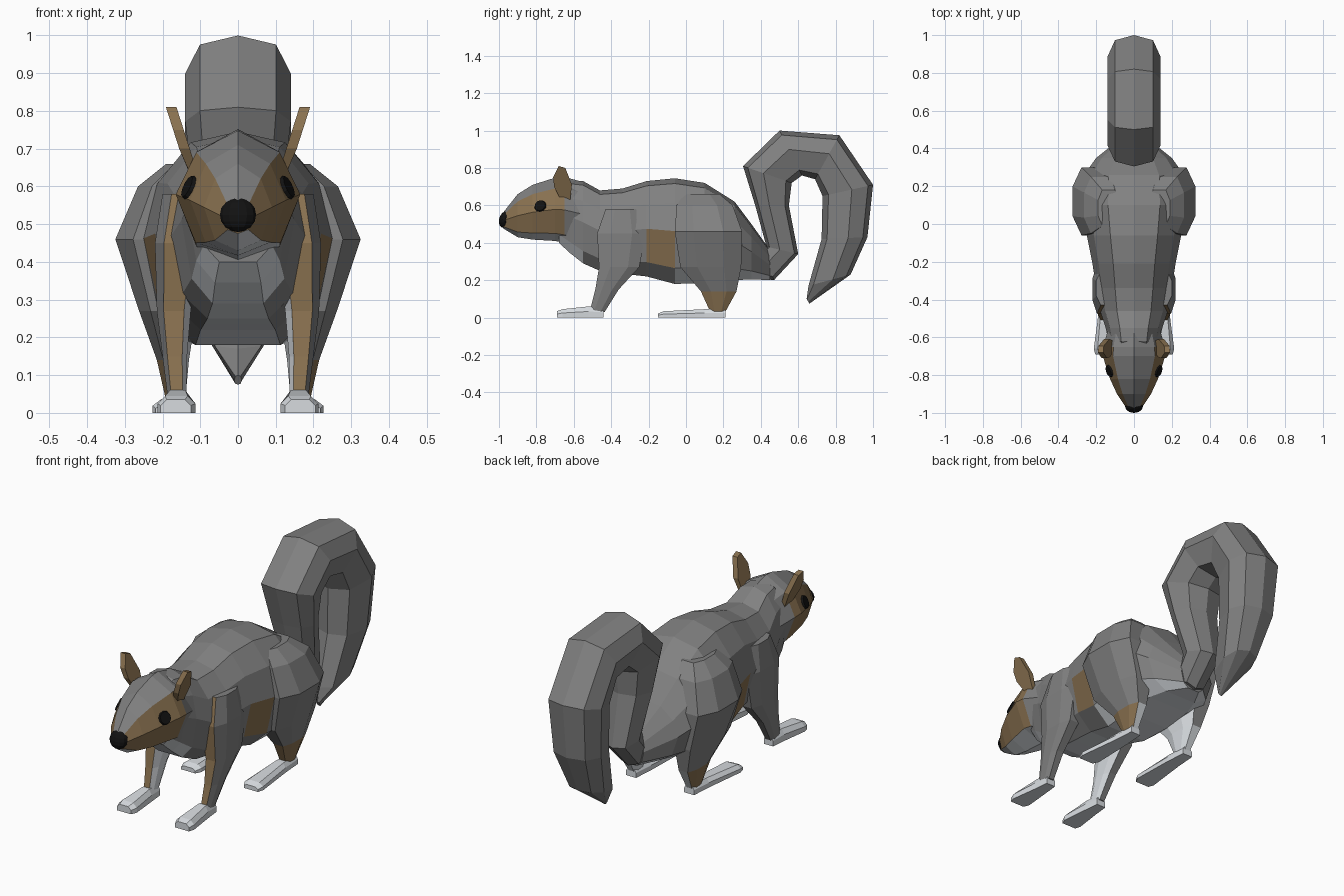
import bpy, bmesh, math
from mathutils import Vector
from mathutils.bvhtree import BVHTree

if "Cube" in bpy.data.objects:
    bpy.data.objects.remove(bpy.data.objects["Cube"])


def material(name, rgb):
    m = bpy.data.materials.new(name)
    m.diffuse_color = (*rgb, 1)
    m.use_nodes = True
    m.node_tree.nodes["Principled BSDF"].inputs["Base Color"].default_value = m.diffuse_color
    return m


MATS = [material("grey fur", (0.22, 0.22, 0.22)),
        material("brown fur", (0.25, 0.165, 0.08)),
        material("white fur", (0.68, 0.71, 0.74)),
        material("black", (0.006, 0.006, 0.006))]
GREY, BROWN, WHITE, BLACK = range(4)


def finish(name, bm, rule, mirror=False):
    bmesh.ops.recalc_face_normals(bm, faces=bm.faces)
    bm.normal_update()
    for f in bm.faces:
        f.material_index = rule(f.normal, f.calc_center_median())
    me = bpy.data.meshes.new(name)
    bm.to_mesh(me)
    ob = bpy.data.objects.new(name, me)
    bpy.context.collection.objects.link(ob)
    for m in MATS:
        me.materials.append(m)
    if mirror:
        ob.modifiers.new("mirror", 'MIRROR').use_mirror_merge = False
    return ob


def loft(half, sections):
    """Sections: (y, z) of one edge, (y, z) of the opposite edge, half width, centre x.
    half: (fraction of width, fraction from first edge to second)."""
    prof = half + [(-s, t) for s, t in reversed(half) if s > 0]
    bm = bmesh.new()
    rings = []
    for ya, za, yb, zb, w, cx in sections:
        rings.append([bm.verts.new((cx + s * w, ya + (yb - ya) * t, za + (zb - za) * t))
                      for s, t in prof])
    n = len(prof)
    for a, b in zip(rings, rings[1:]):
        for i in range(n):
            j = (i + 1) % n
            bm.faces.new((a[i], a[j], b[j], b[i]))
    bm.faces.new(rings[0])
    bm.faces.new(rings[-1])
    return bm


def upright(rows):
    # rows: y, bottom z, top z, half width
    return [(y, zt, y, zb, w, 0) for y, zb, zt, w in rows]


# body, with brown flank patch and white belly
def body_rule(n, c):
    if n.z < -0.75 or (c.y < -0.4 and n.z < -0.5 and abs(c.x) < 0.1):
        return WHITE
    if -0.2 < c.y < -0.06 and 0.25 < c.z < 0.47 and abs(n.x) > 0.6:
        return BROWN
    return GREY


BODY = [(0, 0), (0.5, 0.05), (0.85, 0.24), (1, 0.5), (0.82, 0.85), (0.45, 1)]
finish("body", loft(BODY, upright([
    (-0.68, 0.40, 0.70, 0.11), (-0.62, 0.345, 0.735, 0.135), (-0.55, 0.29, 0.73, 0.15),
    (-0.46, 0.25, 0.68, 0.18), (-0.34, 0.235, 0.69, 0.20), (-0.21, 0.22, 0.73, 0.22),
    (-0.06, 0.18, 0.745, 0.25), (0.10, 0.185, 0.72, 0.275), (0.26, 0.20, 0.62, 0.265),
    (0.35, 0.205, 0.50, 0.20), (0.45, 0.20, 0.36, 0.075)])), body_rule)


# head: grey crown, brown cheeks, white chin
def head_rule(n, c):
    if c.y > -0.64:
        return GREY
    if n.z < -0.7:
        return WHITE
    return GREY if abs(c.x) < 0.062 and n.z > 0.5 or n.z > 0.72 else BROWN


HEAD = [(0, 0), (0.67, 0.17), (1, 0.5), (0.68, 0.88), (0, 1)]
head = loft(HEAD, upright([
    (-0.975, 0.475, 0.565, 0.04), (-0.90, 0.43, 0.66, 0.09), (-0.82, 0.417, 0.71, 0.127),
    (-0.70, 0.41, 0.748, 0.165), (-0.65, 0.40, 0.752, 0.163), (-0.55, 0.38, 0.725, 0.135)]))
finish("head", head, head_rule)

# nose
bm = bmesh.new()
bmesh.ops.create_uvsphere(bm, u_segments=12, v_segments=8, radius=1)
for v in bm.verts:
    v.co = (v.co.x * 0.048, -0.965 + v.co.y * 0.035 + v.co.z * 0.008, 0.525 + v.co.z * 0.046)
finish("nose", bm, lambda n, c: BLACK)

# eyes: thin plates on the cheek surface
spot, normal, _, _ = BVHTree.FromBMesh(head).find_nearest(Vector((0.16, -0.79, 0.61)))
bm = bmesh.new()
bmesh.ops.create_cone(bm, cap_ends=True, segments=10, radius1=0.034, radius2=0.03, depth=0.009)
turn = Vector((0, 0, 1)).rotation_difference(normal)
for v in bm.verts:
    v.co = turn @ v.co + spot + normal * 0.004
finish("eyes", bm, lambda n, c: BLACK, True)

# ears: leaning outlines with thickness
bm = bmesh.new()
outline = [(-0.68, 0.81), (-0.645, 0.80), (-0.61, 0.71), (-0.62, 0.62), (-0.67, 0.63),
           (-0.705, 0.70), (-0.71, 0.75)]
sides = [[bm.verts.new((0.115 + (z - 0.66) * 0.32 + k * (0.028 if z > 0.66 else 0.02), y, z))
          for y, z in outline] for k in (0, 1)]
bm.faces.new(sides[0])
bm.faces.new(sides[1])
for i in range(len(outline)):
    j = (i + 1) % len(outline)
    bm.faces.new((sides[0][i], sides[0][j], sides[1][j], sides[1][i]))
finish("ears", bm, lambda n, c: BROWN, True)

# tail: hooked loop, outer edge then inner edge
TAIL = [(0, 0), (0.72, 0.1), (1, 0.42), (0.72, 0.88), (0, 1)]
finish("tail", loft(TAIL, [(*s, 0) for s in [
    (0.36, 0.44, 0.40, 0.21, 0.09), (0.42, 0.37, 0.47, 0.20, 0.075), (0.43, 0.38, 0.60, 0.34, 0.085),
    (0.37, 0.60, 0.55, 0.60, 0.12), (0.305, 0.81, 0.565, 0.72, 0.14), (0.50, 1.0, 0.62, 0.76, 0.14),
    (0.82, 0.975, 0.69, 0.74, 0.14), (1.0, 0.71, 0.73, 0.65, 0.14), (0.97, 0.43, 0.725, 0.42, 0.125),
    (0.88, 0.23, 0.655, 0.17, 0.085), (0.66, 0.075, 0.645, 0.10, 0.01)]]), lambda n, c: GREY)

# legs: each row is z, front y, back y, inner x, outer x
LIMB = [(0.6, 0), (1, 0.28), (1, 0.72), (0.6, 1)]


def leg(name, rows, rule):
    finish(name, loft(LIMB, [(ya, z, yb, z, (x1 - x0) / 2, (x0 + x1) / 2)
                             for z, ya, yb, x0, x1 in rows]), rule, True)


leg("front_legs", [
    (0.58, -0.43, -0.25, 0.08, 0.20), (0.45, -0.475, -0.215, 0.10, 0.22),
    (0.27, -0.465, -0.25, 0.125, 0.215), (0.15, -0.485, -0.36, 0.135, 0.20),
    (0.03, -0.515, -0.435, 0.137, 0.185)],
    lambda n, c: BROWN if n.y < -0.75 else WHITE if n.x < -0.45 else GREY)

leg("hind_legs", [
    (0.66, -0.01, 0.18, 0.08, 0.19), (0.60, -0.05, 0.25, 0.08, 0.265),
    (0.46, -0.06, 0.30, 0.09, 0.325), (0.27, -0.03, 0.295, 0.11, 0.262),
    (0.14, 0.08, 0.27, 0.13, 0.215), (0.03, 0.13, 0.21, 0.14, 0.19)],
    lambda n, c: WHITE if n.x < -0.45 or (n.y > 0.8 and c.z < 0.2)
    else BROWN if c.z < 0.14 else GREY)

# paws: each row is y, top z, half width, centre x
PAW = [(0.6, 0), (1, 0.45), (1, 1)]
for name, rows in {
    "front_paws": [(-0.69, 0.035, 0.04, 0.165), (-0.66, 0.045, 0.05, 0.163),
                   (-0.52, 0.06, 0.034, 0.16), (-0.44, 0.05, 0.026, 0.16)],
    "hind_paws": [(-0.15, 0.022, 0.04, 0.178), (-0.12, 0.034, 0.052, 0.175),
                  (0.10, 0.045, 0.036, 0.165), (0.21, 0.045, 0.028, 0.165)]}.items():
    finish(name, loft(PAW, [(y, z, y, 0, w, cx) for y, z, w, cx in rows]),
           lambda n, c: WHITE, True)
